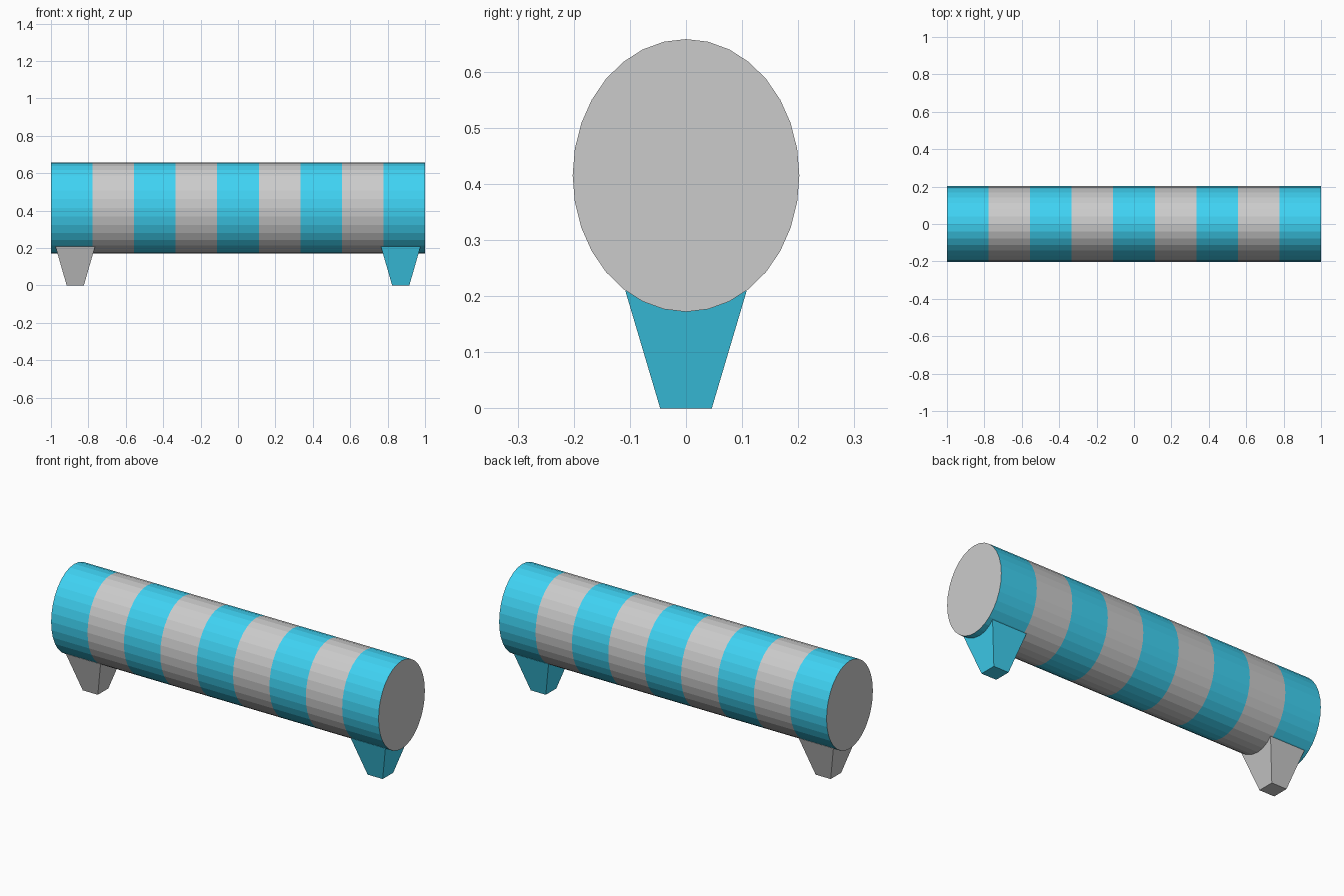
import bpy, bmesh, math

if "Cube" in bpy.data.objects:
    bpy.data.objects.remove(bpy.data.objects["Cube"])

SIDES, BANDS = 32, 9
RY, RZ, CZ = 0.202, 0.243, 0.415


def material(name, color):
    m = bpy.data.materials.new(name)
    m.diffuse_color = color
    m.use_nodes = True
    m.node_tree.nodes["Principled BSDF"].inputs["Base Color"].default_value = m.diffuse_color
    return m


blue = material("blue", (0.05, 0.65, 0.9, 1))
grey = material("grey", (0.8, 0.8, 0.8, 1))


def loft(name, rings, mats, side_mat, cap_mat=0):
    """Skin a list of vertex rings, closing both ends with flat caps."""
    bm = bmesh.new()
    loops = [[bm.verts.new(p) for p in ring] for ring in rings]
    n = len(loops[0])
    for i, (a, b) in enumerate(zip(loops, loops[1:])):
        for k in range(n):
            f = bm.faces.new((a[k], a[(k + 1) % n], b[(k + 1) % n], b[k]))
            f.material_index = side_mat(i)
    for cap in (loops[0], loops[-1]):
        bm.faces.new(cap).material_index = cap_mat
    bmesh.ops.recalc_face_normals(bm, faces=bm.faces)
    mesh = bpy.data.meshes.new(name)
    bm.to_mesh(mesh)
    bm.free()
    for m in mats:
        mesh.materials.append(m)
    obj = bpy.data.objects.new(name, mesh)
    bpy.context.collection.objects.link(obj)
    return obj


# Oval striped bar: nine equal bands, blue at both ends, grey end caps
def oval(x):
    angles = [2 * math.pi * k / SIDES for k in range(SIDES)]
    return [(x, RY * math.sin(a), CZ + RZ * math.cos(a)) for a in angles]


loft("striped_bar", [oval(-1 + 2 * i / BANDS) for i in range(BANDS + 1)],
     [grey, blue], lambda i: 1 - i % 2)


# Tapered square feet, one grey and one blue
def rect(x, hx, hy, z):
    return [(x + sx * hx, sy * hy, z)
            for sx, sy in ((-1, -1), (1, -1), (1, 1), (-1, 1))]


for name, x, mat in (("left_foot", -0.87, grey), ("right_foot", 0.87, blue)):
    loft(name, [rect(x, 0.046, 0.046, 0), rect(x, 0.106, 0.108, 0.209)],
         [mat], lambda i: 0)
